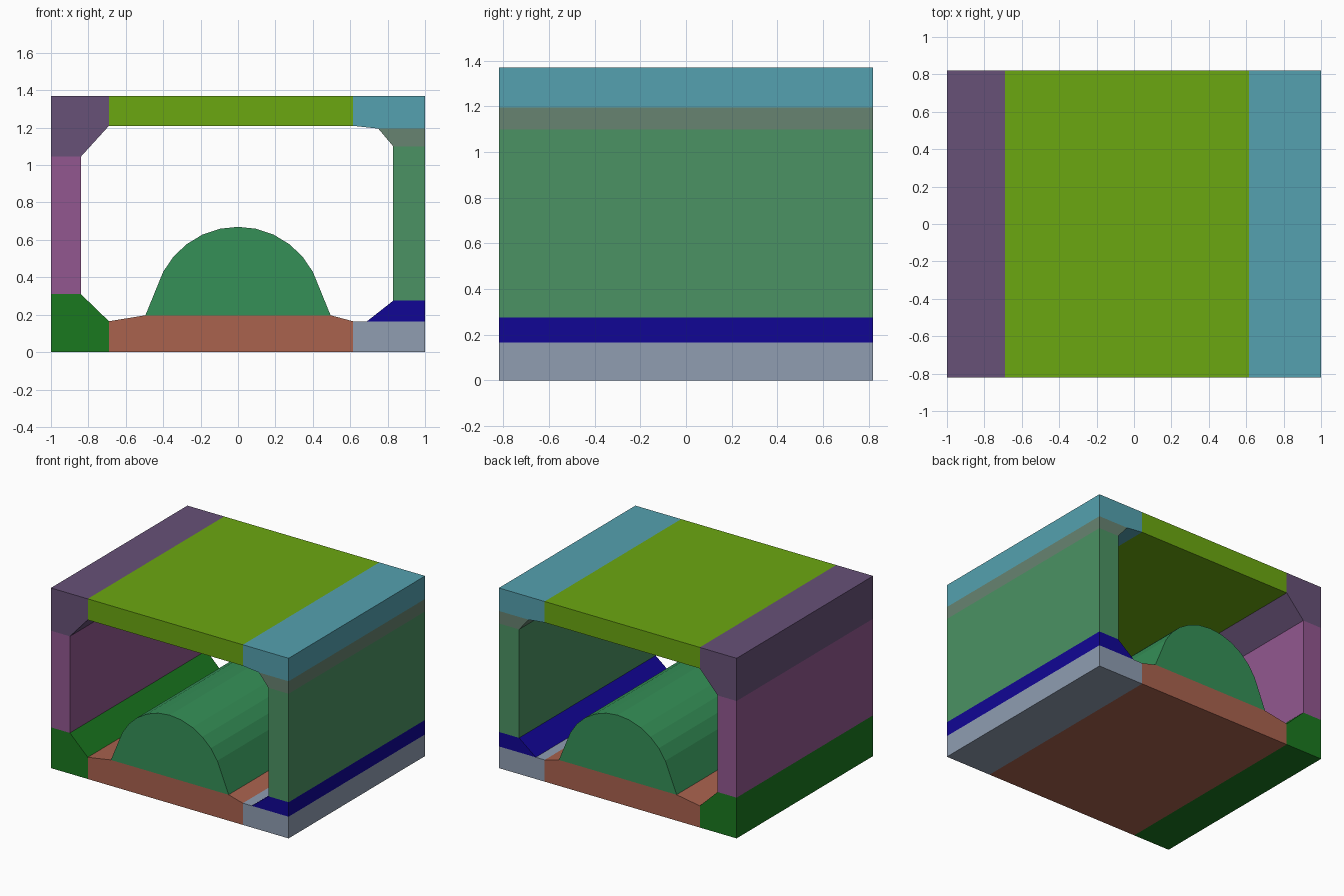
import bpy, bmesh, math

if "Cube" in bpy.data.objects:
    bpy.data.objects.remove(bpy.data.objects["Cube"])

HALF_DEPTH = 0.82


def colour(name, rgb):
    mat = bpy.data.materials.new(name)
    mat.diffuse_color = [(c / 255) ** 2.2 for c in rgb] + [1]
    mat.use_nodes = True
    mat.node_tree.nodes["Principled BSDF"].inputs["Base Color"].default_value = mat.diffuse_color
    return mat


def extrude_profile(name, points, rgb):
    """Extrude a front-view (x, z) outline through the full depth."""
    bm = bmesh.new()
    face = bm.faces.new([bm.verts.new((x, -HALF_DEPTH, z)) for x, z in points])
    ext = bmesh.ops.extrude_face_region(bm, geom=[face])
    verts = [g for g in ext["geom"] if isinstance(g, bmesh.types.BMVert)]
    bmesh.ops.translate(bm, verts=verts, vec=(0, 2 * HALF_DEPTH, 0))
    bmesh.ops.recalc_face_normals(bm, faces=bm.faces)
    mesh = bpy.data.meshes.new(name)
    bm.to_mesh(mesh)
    bm.free()
    mesh.materials.append(colour(name + "_colour", rgb))
    obj = bpy.data.objects.new(name, mesh)
    bpy.context.collection.objects.link(obj)
    return obj


def rect(x0, x1, z0, z1):
    return [(x0, z0), (x1, z0), (x1, z1), (x0, z1)]


# Roof slab and its corner pieces
extrude_profile("roof", rect(-0.69, 0.615, 1.21, 1.37), (107, 166, 24))
extrude_profile("roof_corner_left",
                [(-1, 1.045), (-0.84, 1.045), (-0.69, 1.21), (-0.69, 1.37), (-1, 1.37)],
                (103, 82, 119))
extrude_profile("roof_corner_right",
                [(0.615, 1.21), (0.75, 1.195), (1, 1.195), (1, 1.37), (0.615, 1.37)],
                (85, 160, 174))
extrude_profile("roof_haunch_right",
                [(0.83, 1.1), (1, 1.1), (1, 1.195), (0.75, 1.195)], (103, 130, 112))

# Side walls
extrude_profile("wall_left", rect(-1, -0.84, 0.31, 1.045), (145, 88, 143))
extrude_profile("wall_right", rect(0.83, 1, 0.275, 1.1), (76, 145, 99))

# Floor slab and its corner pieces
extrude_profile("floor",
                [(-0.69, 0), (0.615, 0), (0.615, 0.165), (0.495, 0.197),
                 (-0.495, 0.197), (-0.69, 0.165)], (168, 98, 79))
extrude_profile("floor_corner_left",
                [(-1, 0), (-0.69, 0), (-0.69, 0.165), (-0.84, 0.31), (-1, 0.31)],
                (32, 120, 36))
extrude_profile("floor_corner_right", rect(0.615, 1, 0, 0.165), (142, 156, 176))
extrude_profile("floor_haunch_right",
                [(0.69, 0.165), (1, 0.165), (1, 0.275), (0.83, 0.275)], (24, 14, 148))

# Rounded mound: sloping flanks under a faceted circular arc
radius, centre_z, sweep, steps = 0.453, 0.217, math.radians(62), 10
arc = []
for i in range(steps + 1):
    a = sweep - 2 * sweep * i / steps
    arc.append((radius * math.sin(a), centre_z + radius * math.cos(a)))
extrude_profile("mound", [(-0.495, 0.197), (0.495, 0.197)] + arc, (56, 143, 88))
